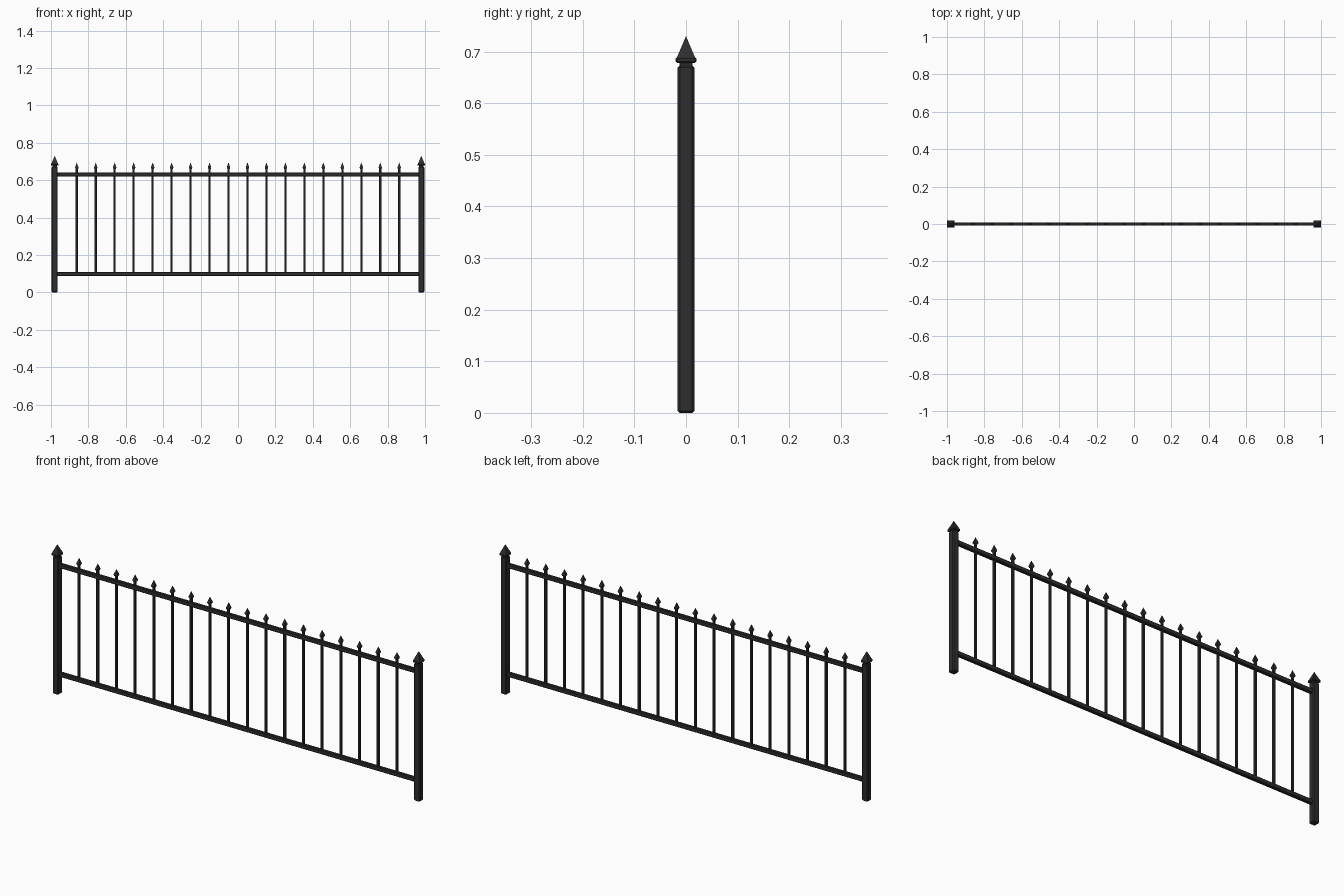
import bpy
import bmesh
from mathutils import Vector

cube = bpy.data.objects.get("Cube")
if cube:
    bpy.data.objects.remove(cube, do_unlink=True)

iron = bpy.data.materials.new("dark_iron")
iron.use_nodes = True
COLOUR = (0.027, 0.027, 0.028, 1)
iron.diffuse_color = COLOUR
iron.node_tree.nodes["Principled BSDF"].inputs["Base Color"].default_value = COLOUR


def finish(name, bm, x):
    bmesh.ops.recalc_face_normals(bm, faces=bm.faces)
    mesh = bpy.data.meshes.new(name)
    bm.to_mesh(mesh)
    bm.free()
    mesh.materials.append(iron)
    obj = bpy.data.objects.new(name, mesh)
    obj.location.x = x
    bpy.context.collection.objects.link(obj)
    return obj


def square_loft(name, profile, x):
    """Stack square rings of (half width, height); zero width makes a tip."""
    bm = bmesh.new()
    rings = []
    for r, z in profile:
        corners = [(0, 0)] if r == 0 else [(-r, -r), (r, -r), (r, r), (-r, r)]
        rings.append([bm.verts.new((cx, cy, z)) for cx, cy in corners])
    for low, high in zip(rings, rings[1:]):
        for i in range(4):
            j = (i + 1) % 4
            if len(high) == 1:
                bm.faces.new((low[i], low[j], high[0]))
            else:
                bm.faces.new((low[i], low[j], high[j], high[i]))
    bm.faces.new(rings[0][::-1])
    if len(rings[-1]) == 4:
        bm.faces.new(rings[-1])
    return finish(name, bm, x)


def box(name, size, centre, bevel):
    bm = bmesh.new()
    bmesh.ops.create_cube(bm, size=1)
    bmesh.ops.scale(bm, vec=Vector(size), verts=bm.verts)
    bmesh.ops.translate(bm, vec=(0, centre[1], centre[2]), verts=bm.verts)
    bmesh.ops.bevel(bm, geom=bm.edges[:], offset=bevel, segments=1, affect='EDGES')
    return finish(name, bm, centre[0])


# End posts with collared pyramid finials
for side, x in (("right", -0.98), ("left", 0.98)):
    box(side + "_post", (0.032, 0.032, 0.673), (x, 0, 0.3365), 0.004)
    box(side + "_post_neck", (0.026, 0.026, 0.012), (x, 0, 0.676), 0.001)
    box(side + "_post_collar", (0.04, 0.04, 0.012), (x, 0, 0.684), 0.003)
    square_loft(side + "_post_finial", [(0.0175, 0.689), (0, 0.73)], x)

# Horizontal rails
for name, z in (("bottom_rail", 0.098), ("top_rail", 0.631)):
    box(name, (1.94, 0.017, 0.022), (0, 0, z), 0.003)

# Evenly spaced pickets with spear tips
COUNT = 18
for i in range(COUNT):
    x = -0.862 + 1.724 * i / (COUNT - 1)
    box(f"picket_{i + 1}", (0.011, 0.011, 0.565), (x, 0, 0.3825), 0.0015)
    square_loft(f"picket_spear_{i + 1}",
                [(0.006, 0.66), (0.009, 0.666), (0.009, 0.669), (0, 0.695)], x)
